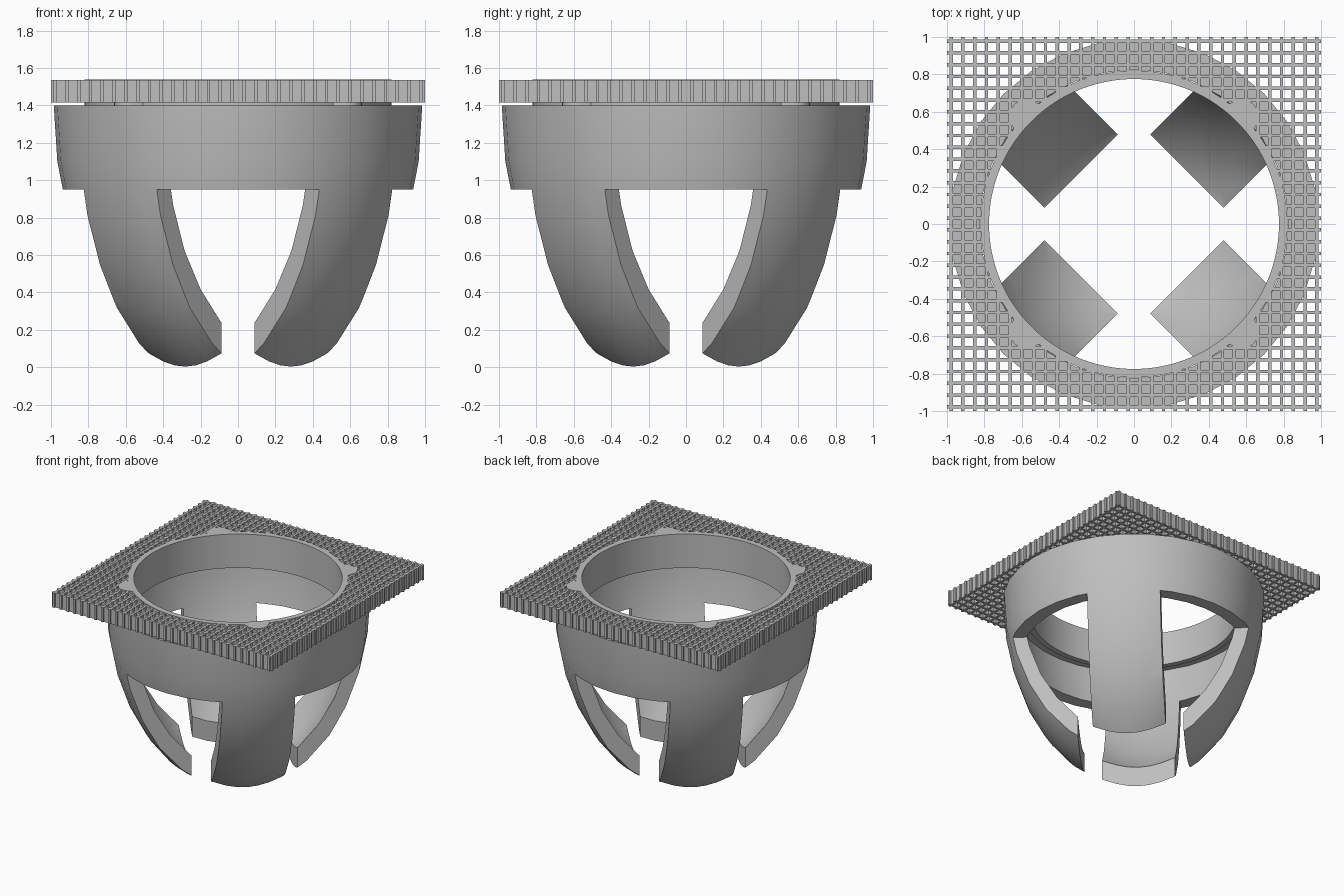
import bpy
import bmesh
from math import sin, cos, pi, sqrt, radians
from mathutils import Matrix

cube = bpy.data.objects.get("Cube")
if cube:
    bpy.data.objects.remove(cube, do_unlink=True)

grey = bpy.data.materials.new("plain grey")
grey.use_nodes = True
COLOUR = (0.52, 0.52, 0.52, 1)
grey.diffuse_color = COLOUR
grey.node_tree.nodes["Principled BSDF"].inputs["Base Color"].default_value = COLOUR

RIM_Z, BAND_Z, TOP_Z = 1.4, 0.95, 1.535
LEG_HALF, LEG_END = 0.276, 0.40


def finish(name, bm):
    bmesh.ops.recalc_face_normals(bm, faces=bm.faces)
    mesh = bpy.data.meshes.new(name)
    bm.to_mesh(mesh)
    bm.free()
    mesh.materials.append(grey)
    obj = bpy.data.objects.new(name, mesh)
    bpy.context.collection.objects.link(obj)
    return obj


def activate(obj):
    bpy.ops.object.select_all(action="DESELECT")
    obj.select_set(True)
    bpy.context.view_layer.objects.active = obj


def lathe(name, profile, segments, reshape=lambda r, a: r):
    """Revolve a closed profile of (radius, z) points around z."""
    bm = bmesh.new()
    rings = []
    for i in range(segments):
        a = 2 * pi * i / segments
        rings.append([bm.verts.new((reshape(r, a) * cos(a), reshape(r, a) * sin(a), z))
                      for r, z in profile])
    n = len(profile)
    for i, ring in enumerate(rings):
        nxt = rings[(i + 1) % segments]
        for j in range(n):
            k = (j + 1) % n
            bm.faces.new((ring[j], nxt[j], nxt[k], ring[k]))
    return finish(name, bm)


def arc(radius, depth, first):
    """Lower quarter of an ellipse, from the rim towards the pole."""
    return [(radius * cos(t), RIM_Z - depth * sin(t))
            for t in (radians(11.25 * i) for i in range(first, 8))]


# Bowl: elliptical shell with an inner ledge below the rim
outer = arc(0.985, 1.532, 0)
inner = arc(0.885, 1.39, 1)
ledge = [(0.88, 1.27), (0.825, 1.27), (0.825, RIM_Z)]
bowl = lathe("bowl_with_legs", outer + inner[::-1] + ledge, 32)

# Cutter: leaves four diagonal legs under the band
bm = bmesh.new()
corners = [(2, -LEG_HALF), (LEG_END, -LEG_HALF), (LEG_END, LEG_HALF), (2, LEG_HALF)]
outline = []
for i in range(4):
    turn = Matrix.Rotation(radians(45 + 90 * i), 3, "Z")
    for x, y in corners:
        v = bm.verts.new((x, y, -0.5))
        v.co = turn @ v.co
        outline.append(v)
base = bm.faces.new(outline)
top = bmesh.ops.extrude_face_region(bm, geom=[base])["geom"]
for v in top:
    if isinstance(v, bmesh.types.BMVert):
        v.co.z = BAND_Z
cutter = finish("leg_gap_cutter", bm)
cutter.hide_render = True

activate(bowl)
cut = bowl.modifiers.new("leg gaps", "BOOLEAN")
cut.operation = "DIFFERENCE"
cut.solver = "EXACT"
cut.object = cutter
bpy.ops.object.modifier_apply(modifier=cut.name)
bpy.data.objects.remove(cutter, do_unlink=True)
bpy.ops.object.shade_smooth_by_angle(angle=radians(30))


# Collar: ring with a rounded lug on each diagonal
def lugged(r, a):
    if r < 0.8:
        return r
    off = (a % (pi / 2)) - pi / 4
    side = 0.82 * sin(off)
    if abs(side) >= 0.085:
        return r
    return max(r, 0.82 * cos(off) + sqrt(0.085 ** 2 - side ** 2))


collar = lathe("collar", [(0.775, 1.26), (0.82, 1.26), (0.82, TOP_Z + 0.003),
                          (0.775, TOP_Z + 0.003)], 160, lugged)
activate(collar)
bpy.ops.object.shade_smooth_by_angle(angle=radians(30))

# Mesh plate: crossing thin bars with a round opening for the collar
BARS, HALF, FLOOR, OPENING = 32, 0.009, 1.415, 0.80
bm = bmesh.new()


def bar(start, end, offset, along_x):
    mid, length = (start + end) / 2, end - start
    height = TOP_Z - FLOOR
    place = (mid, offset) if along_x else (offset, mid)
    size = (length, 2 * HALF) if along_x else (2 * HALF, length)
    bmesh.ops.create_cube(bm, size=1, matrix=Matrix.Translation(
        (*place, FLOOR + height / 2)) @ Matrix.Diagonal((*size, height, 1)))


for i in range(BARS):
    offset = -0.978 + 2 * 0.978 * i / (BARS - 1)
    for along_x in (True, False):
        if abs(offset) < OPENING:
            gap = sqrt(OPENING ** 2 - offset ** 2)
            bar(-1, -gap, offset, along_x)
            bar(gap, 1, offset, along_x)
        else:
            bar(-1, 1, offset, along_x)
finish("mesh_plate", bm)
